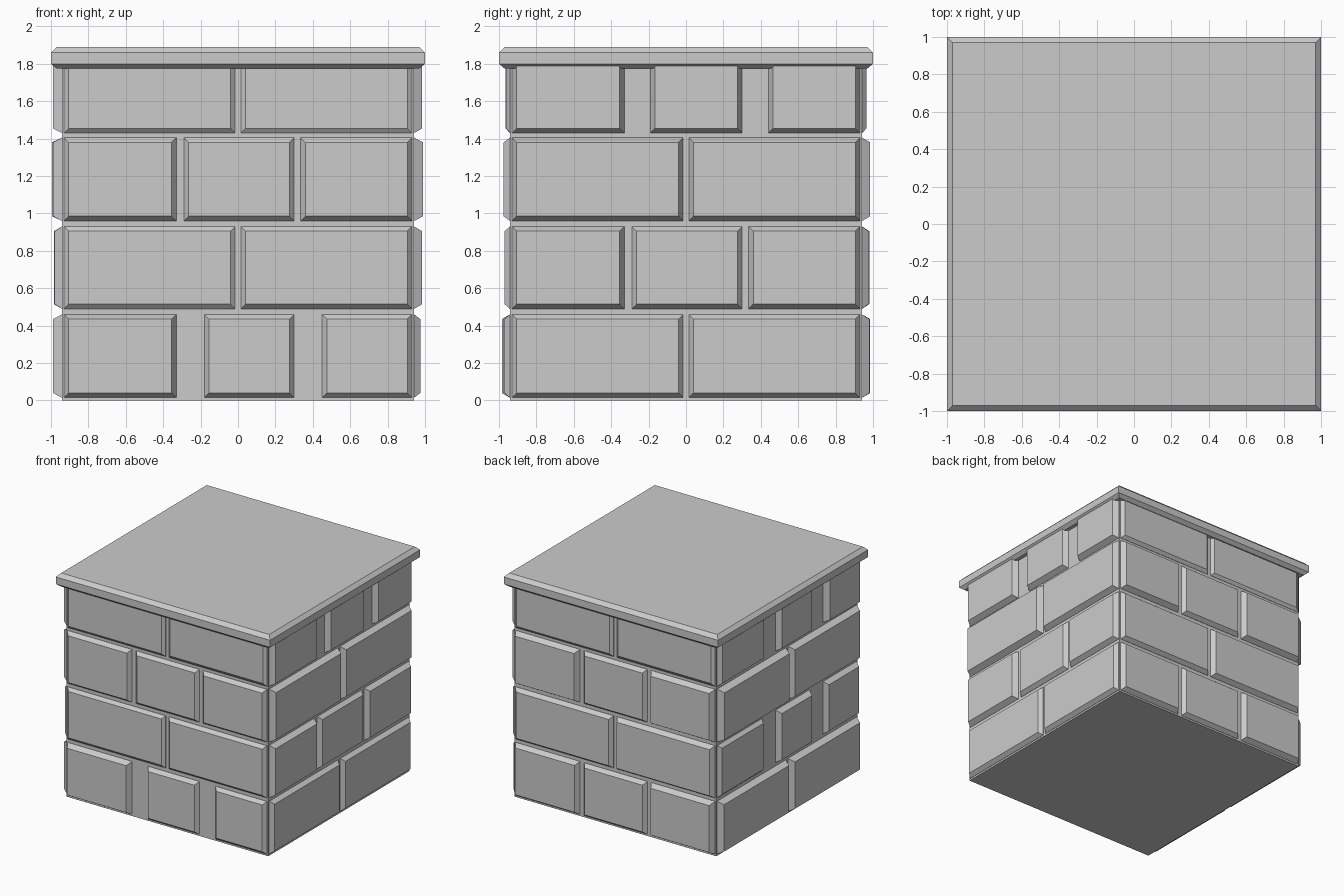
import bpy, bmesh
from mathutils import Matrix
from math import radians

if "Cube" in bpy.data.objects:
    bpy.data.objects.remove(bpy.data.objects["Cube"])


def make_object(name, bm):
    bmesh.ops.recalc_face_normals(bm, faces=bm.faces)
    mesh = bpy.data.meshes.new(name)
    bm.to_mesh(mesh)
    bm.free()
    obj = bpy.data.objects.new(name, mesh)
    bpy.context.collection.objects.link(obj)
    return obj


def loft(bm, rings):
    """Join a stack of four-cornered rings and close both ends."""
    loops = [[bm.verts.new(p) for p in ring] for ring in rings]
    for a, b in zip(loops, loops[1:]):
        for i in range(4):
            j = (i + 1) % 4
            bm.faces.new((a[i], a[j], b[j], b[i]))
    bm.faces.new(loops[0][::-1])
    bm.faces.new(loops[-1])


def square_stack(name, profile):
    bm = bmesh.new()
    loft(bm, [[(-r, -r, z), (r, -r, z), (r, r, z), (-r, r, z)] for r, z in profile])
    return make_object(name, bm)


def brick(bm, u0, u1, z0, z1, depth, inset=0.025):
    """Block on the front wall, with sloping edges up to a flat face."""
    def ring(y, i):
        return [(u0 + i, -y, z0 + i), (u1 - i, -y, z0 + i),
                (u1 - i, -y, z1 - i), (u0 + i, -y, z1 - i)]
    loft(bm, [ring(0.92, 0), ring(0.942, 0), ring(depth, inset)])


# Mortar core and chamfered cap slab
square_stack("core", [(0.94, 0), (0.94, 1.79)])
square_stack("cap", [(0.97, 1.775), (1, 1.80), (1, 1.86), (0.97, 1.89)])

# Brick courses: each face has four rows of (pattern, depths)
two = [(-0.93, -0.015), (0.015, 0.93)]
tight = [(-0.93, -0.33), (-0.29, 0.30), (0.335, 0.93)]
gapped = [(-0.93, -0.33), (-0.18, 0.30), (0.45, 0.93)]
gapped_b = [(-0.93, -0.33), (-0.19, 0.30), (0.44, 0.93)]
gapped_c = [(-0.93, -0.33), (-0.15, 0.30), (0.48, 0.93)]
rows = [(0.015, 0.46), (0.49, 0.93), (0.96, 1.405), (1.43, 1.87)]

walls = {
    "front": [(gapped, (0.985, 0.975, 0.97)), (two, (0.965, 0.97)),
              (tight, (0.975, 0.97, 0.975)), (two, (0.965, 0.96))],
    "right": [(two, (0.975, 0.975)), (tight, (0.985, 0.975, 0.98)),
              (two, (0.99, 0.985)), (gapped_b, (0.985, 0.985, 0.985))],
    "back": [(tight, (0.98, 0.975, 0.985)), (two, (0.975, 0.98)),
             (tight, (0.985, 0.975, 0.985)), (two, (0.965, 0.96))],
    "left": [(two, (0.99, 0.99)), (gapped_c, (0.97, 0.985, 0.98)),
             (two, (0.995, 0.99)), (gapped_c, (0.975, 0.985, 0.99))],
}

for turn, (side, courses) in enumerate(walls.items()):
    for r, ((pattern, depths), (z0, z1)) in enumerate(zip(courses, rows)):
        bm = bmesh.new()
        for (u0, u1), depth in zip(pattern, depths):
            brick(bm, u0, u1, z0, z1, depth)
        bmesh.ops.transform(bm, matrix=Matrix.Rotation(radians(90 * turn), 4, 'Z'),
                            verts=bm.verts)
        make_object(f"{side}_bricks_row_{r + 1}", bm)
